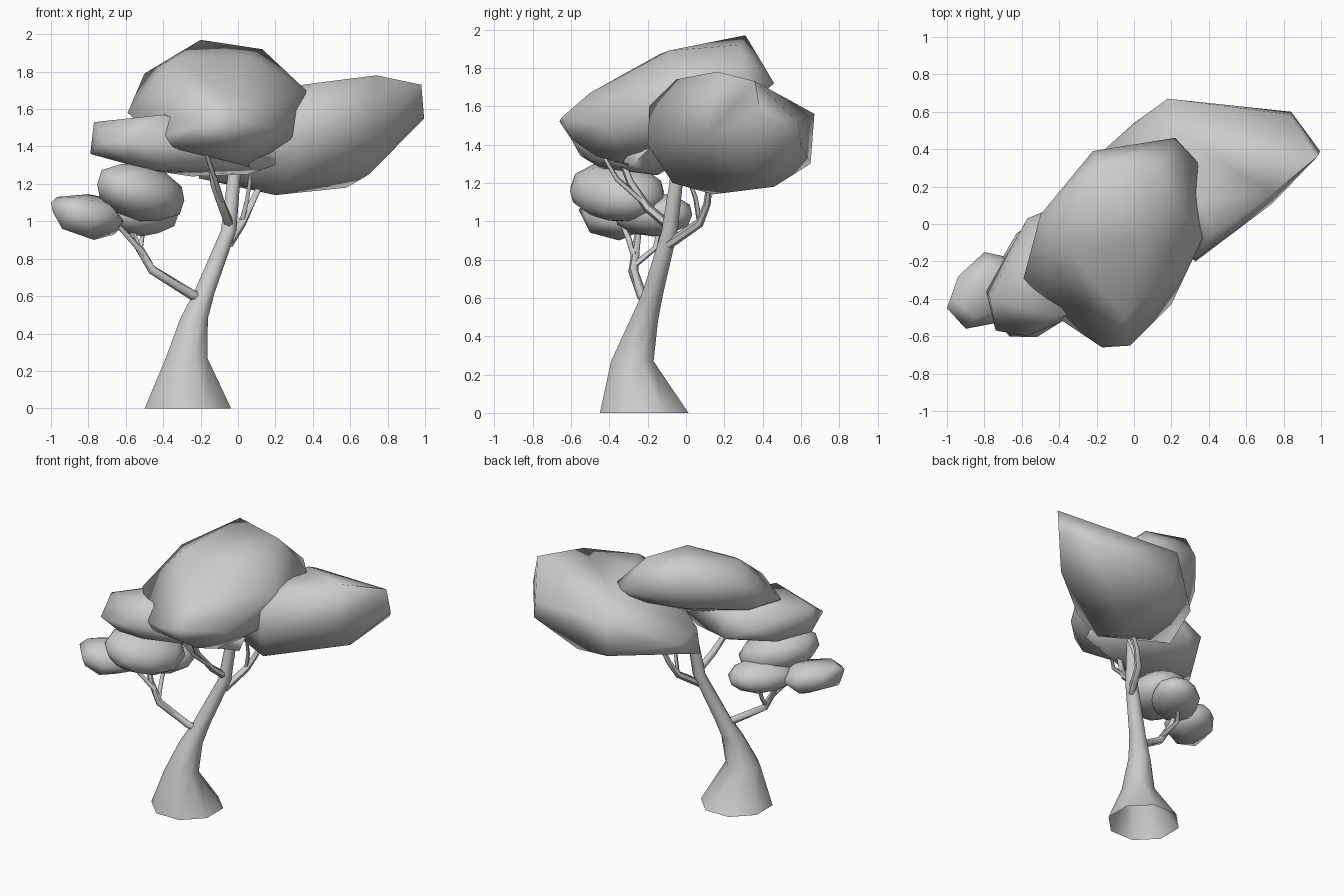
import bpy, bmesh, math
from mathutils import Vector


def finish(name, bm, angle):
    bmesh.ops.recalc_face_normals(bm, faces=bm.faces)
    mesh = bpy.data.meshes.new(name)
    bm.to_mesh(mesh)
    bm.free()
    ob = bpy.data.objects.new(name, mesh)
    bpy.context.collection.objects.link(ob)
    bpy.ops.object.select_all(action='DESELECT')
    ob.select_set(True)
    bpy.context.view_layer.objects.active = ob
    bpy.ops.object.shade_smooth_by_angle(angle=math.radians(angle))
    return ob


def tube(name, path, sides, level=False):
    """Sweep a ring along (x, y, z, radius) points; level keeps rings horizontal."""
    bm = bmesh.new()
    pts = [Vector(p[:3]) for p in path]
    rings = []
    for i, p in enumerate(pts):
        d = pts[min(i + 1, len(pts) - 1)] - pts[max(i - 1, 0)]
        x = Vector((1, 0, 0))
        y = Vector((0, 1, 0))
        if not level:
            d.normalize()
            x = (x - d * x.dot(d)).normalized()
            y = d.cross(x)
        ring = []
        for k in range(sides):
            a = math.tau * (k + 0.5) / sides
            ring.append(bm.verts.new(p + path[i][3] * (x * math.cos(a) + y * math.sin(a))))
        rings.append(ring)
    for a, b in zip(rings, rings[1:]):
        for k in range(sides):
            j = (k + 1) % sides
            bm.faces.new((a[k], a[j], b[j], b[k]))
    return finish(name, bm, 60)


def clump(name, points):
    """Faceted leaf mass wrapped around a few extreme points."""
    bm = bmesh.new()
    for p in points:
        bm.verts.new(p)
    res = bmesh.ops.convex_hull(bm, input=bm.verts)
    loose = set(res["geom_interior"]) | set(res["geom_unused"])
    bmesh.ops.delete(bm, geom=[v for v in loose if isinstance(v, bmesh.types.BMVert)],
                     context='VERTS')
    return finish(name, bm, 75)


def puff(name, centre, radii, tilt, skew):
    """Small leaf mass: squashed low-poly ball, tilted and skewed along x."""
    bm = bmesh.new()
    bmesh.ops.create_icosphere(bm, subdivisions=2, radius=1.0)
    for v in bm.verts:
        v.co = Vector([c * r for c, r in zip(v.co, radii)])
        v.co.z += tilt * v.co.x
        v.co.y += skew * v.co.x
        v.co += Vector(centre)
    return finish(name, bm, 65)


# trunk with flared foot, open underneath
tube("trunk", [(-0.268, -0.218, 0, 0.25), (-0.275, -0.28, 0.27, 0.12),
               (-0.235, -0.22, 0.48, 0.08), (-0.18, -0.175, 0.62, 0.06),
               (-0.05, -0.085, 0.95, 0.045), (-0.02, -0.045, 1.25, 0.037)], 8, True)

# branches
branches = {
    "left_branch": [(-0.19, -0.19, 0.58, .028), (-0.25, -0.23, 0.61, .027),
                    (-0.46, -0.275, 0.74, .026), (-0.54, -0.26, 0.87, .02), (-0.58, -0.24, 1.0, .014)],
    "left_twig_outer": [(-0.5, -0.27, 0.82, .017), (-0.58, -0.30, 0.91, .015), (-0.66, -0.34, 1.0, .011)],
    "left_twig_rear": [(-0.47, -0.27, 0.77, .016), (-0.52, -0.16, 0.86, .014), (-0.5, -0.13, 1.0, .011)],
    "front_branch": [(-0.04, -0.08, 0.97, .026), (-0.08, -0.2, 1.07, .024),
                     (-0.13, -0.29, 1.2, .02), (-0.15, -0.34, 1.33, .016)],
    "front_twig": [(-0.08, -0.2, 1.08, .016), (-0.12, -0.36, 1.22, .013), (-0.17, -0.44, 1.36, .01)],
    "rear_branch": [(-0.05, -0.09, 0.88, .026), (0.02, 0.07, 0.99, .024),
                    (0.07, 0.11, 1.09, .019), (0.15, 0.13, 1.26, .014)],
    "rear_twig": [(0.02, 0.07, 1.0, .014), (0.05, 0.05, 1.12, .012), (0.07, 0.0, 1.26, .01)],
}
for name, path in branches.items():
    tube(name, path, 6)

# main crown, higher towards the back
clump("crown_main", [
    (-.59, -.29, 1.58), (-.50, .05, 1.79), (-.22, .39, 1.80), (.22, .46, 1.72), (.34, .33, 1.70),
    (.365, -.08, 1.70), (.20, -.43, 1.5), (-.02, -.65, 1.54), (-.17, -.66, 1.52), (-.38, -.52, 1.46),
    (-.2, .31, 1.97), (.13, .28, 1.92), (-.35, -.14, 1.87), (.05, -.09, 1.89), (-.05, -.5, 1.67),
    (-.37, -.49, 1.39), (-.02, -.47, 1.34), (-.05, -.60, 1.43), (.06, -.3, 1.29), (.3, -.15, 1.45),
    (-.48, -.05, 1.56), (.2, .3, 1.58), (-.2, .3, 1.63)])

# right crown, rising to the outer tip
clump("crown_right", [
    (.995, .39, 1.55), (.98, .36, 1.73), (.84, .60, 1.40), (.84, .585, 1.52), (.74, .16, 1.78),
    (.35, .12, 1.73), (.33, -.20, 1.40), (.33, -.19, 1.60), (.42, -.05, 1.74), (.74, .11, 1.45),
    (.2, .14, 1.14), (.58, .46, 1.18), (.7, .33, 1.25), (.26, -.07, 1.20), (-.21, .13, 1.23),
    (-.2, .36, 1.38), (-.19, .14, 1.42), (.18, .67, 1.56), (.2, .65, 1.30), (0, .54, 1.42),
    (.25, .48, 1.66)])

# left crown tucked under the main one
clump("crown_left", [
    (-.79, -.36, 1.36), (-.77, -.4, 1.53), (-.74, -.57, 1.42), (-.57, -.60, 1.43), (-.4, -.5, 1.57),
    (-.57, .03, 1.46), (-.4, .1, 1.38), (-.3, .05, 1.58), (-.48, -.44, 1.275), (-.25, -.15, 1.24),
    (.05, -.2, 1.25), (.2, -.27, 1.30), (.2, -.2, 1.37), (-.4, -.49, 1.31), (0, -.35, 1.34),
    (-.6, -.55, 1.34), (-.65, -.15, 1.33)])

# low puffs on the left branch
puff("low_puff_upper", (-.52, -.36, 1.155), (.245, .245, .155), -0.18, 0.3)
puff("low_puff_rear", (-.51, -.17, 1.035), (.2, .2, .115), 0, 0.35)
clump("low_puff_outer", [
    (-1, -.45, 1.1), (-.99, -.44, 1.05), (-.94, -.28, 1.1), (-.94, -.29, 1.0), (-.8, -.15, 1.05),
    (-.9, -.56, 1.06), (-.74, -.53, 1.02), (-.97, -.4, 1.13), (-.8, -.3, 1.145), (-.68, -.3, 1.12),
    (-.94, -.47, .96), (-.77, -.35, .9), (-.66, -.3, .93), (-.6, -.25, 1.0), (-.62, -.42, 1.0),
    (-.66, -.18, 1.03), (-.8, -.2, .96), (-.85, -.5, 1.125), (-.8, -.5, .94), (-.68, -.45, 1.09),
    (-.78, -.2, 1.11)])
